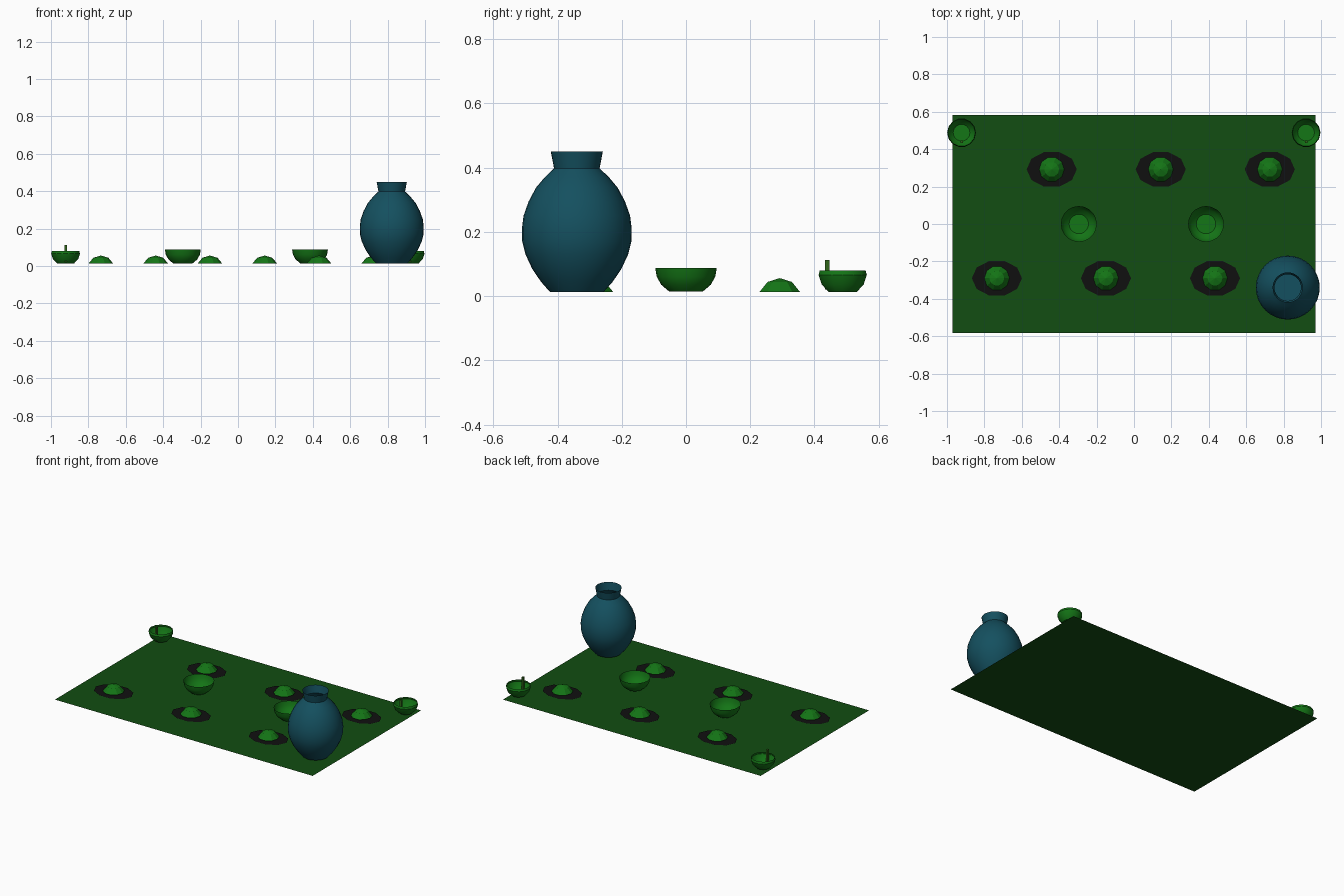
import bpy, bmesh, math

if "Cube" in bpy.data.objects:
    bpy.data.objects.remove(bpy.data.objects["Cube"])


def material(name, rgb):
    m = bpy.data.materials.new(name)
    m.diffuse_color = (*rgb, 1)
    m.use_nodes = True
    m.node_tree.nodes["Principled BSDF"].inputs["Base Color"].default_value = m.diffuse_color
    return m


CLOTH = material("dark_green", (0.006, 0.075, 0.006))
GREEN = material("green", (0.007, 0.18, 0.008))
BLACK = material("black", (0.005, 0.005, 0.005))
BLUE = material("blue", (0.007, 0.08, 0.115))
STICK = material("stick_green", (0.03, 0.13, 0.01))


def finish(bm, name, mat, loc, smooth=0):
    bmesh.ops.recalc_face_normals(bm, faces=bm.faces)
    me = bpy.data.meshes.new(name)
    bm.to_mesh(me)
    bm.free()
    ob = bpy.data.objects.new(name, me)
    bpy.context.collection.objects.link(ob)
    ob.location = loc
    me.materials.append(mat)
    if smooth:
        bpy.ops.object.select_all(action='DESELECT')
        ob.select_set(True)
        bpy.context.view_layer.objects.active = ob
        bpy.ops.object.shade_smooth_by_angle(angle=math.radians(smooth))
    return ob


def lathe(name, profile, sides, mat, x, y, smooth=0):
    """Turn a (radius, z) profile; a zero radius closes to a point."""
    bm = bmesh.new()
    rings = []
    for r, z in profile:
        n = sides if r > 0 else 1
        rings.append([bm.verts.new((r * math.cos(math.tau * i / sides),
                                    r * math.sin(math.tau * i / sides), z))
                      for i in range(n)])
    for a, b in zip(rings, rings[1:]):
        for i in range(sides):
            quad = [a[i % len(a)], a[(i + 1) % len(a)],
                    b[(i + 1) % len(b)], b[i % len(b)]]
            bm.faces.new(list(dict.fromkeys(quad)))
    return finish(bm, name, mat, (x, y, 0), smooth)


# Table cloth
bm = bmesh.new()
bmesh.ops.create_grid(bm, x_segments=1, y_segments=1, size=1)
bmesh.ops.scale(bm, vec=(0.97, 0.583, 1), verts=bm.verts)
finish(bm, "cloth", CLOTH, (0, 0, 0))

# Oval plates, each with a small faceted mound
places = [(-0.44 + 0.583 * i, 0.292) for i in range(3)]
places += [(-0.733 + 0.583 * i, -0.29) for i in range(3)]
for x, y in places:
    bm = bmesh.new()
    bmesh.ops.create_circle(bm, cap_ends=True, segments=10, radius=1)
    co = [(math.cos(math.tau * i / 10), math.sin(math.tau * i / 10)) for i in range(10)]
    for v, (cx, cy) in zip(bm.verts, co):
        v.co = (0.134 * cx, 0.097 * cy, 0)
    finish(bm, "plate", BLACK, (x, y, 0.005))
    lathe("food_mound", [(0, 0.012), (0.067, 0.012), (0.04, 0.044), (0, 0.056)],
          10, GREEN, x, y)

# Open serving bowls
for x in (-0.295, 0.385):
    lathe("serving_bowl", [(0, 0.014), (0.052, 0.014), (0.077, 0.035),
                           (0.091, 0.06), (0.096, 0.088)], 20, GREEN, x, 0, 30)

# Corner bowls with upright sticks
for x in (-0.922, 0.92):
    lathe("corner_bowl", [(0, 0.013), (0.045, 0.013), (0.067, 0.036),
                          (0.077, 0.066), (0.073, 0.08)], 14, GREEN, x, 0.488, 30)
    bm = bmesh.new()
    bmesh.ops.create_cube(bm, size=1)
    bmesh.ops.scale(bm, vec=(0.013, 0.015, 0.092), verts=bm.verts)
    finish(bm, "stick", STICK, (x, 0.44, 0.067))

# Tall open vase
lathe("vase", [(0, 0.012), (0.083, 0.012), (0.112, 0.045), (0.139, 0.085),
               (0.16, 0.13), (0.17, 0.17), (0.171, 0.21), (0.166, 0.25),
               (0.15, 0.295), (0.127, 0.338), (0.1, 0.37), (0.071, 0.398),
               (0.081, 0.45)], 32, BLUE, 0.822, -0.34, 30)
